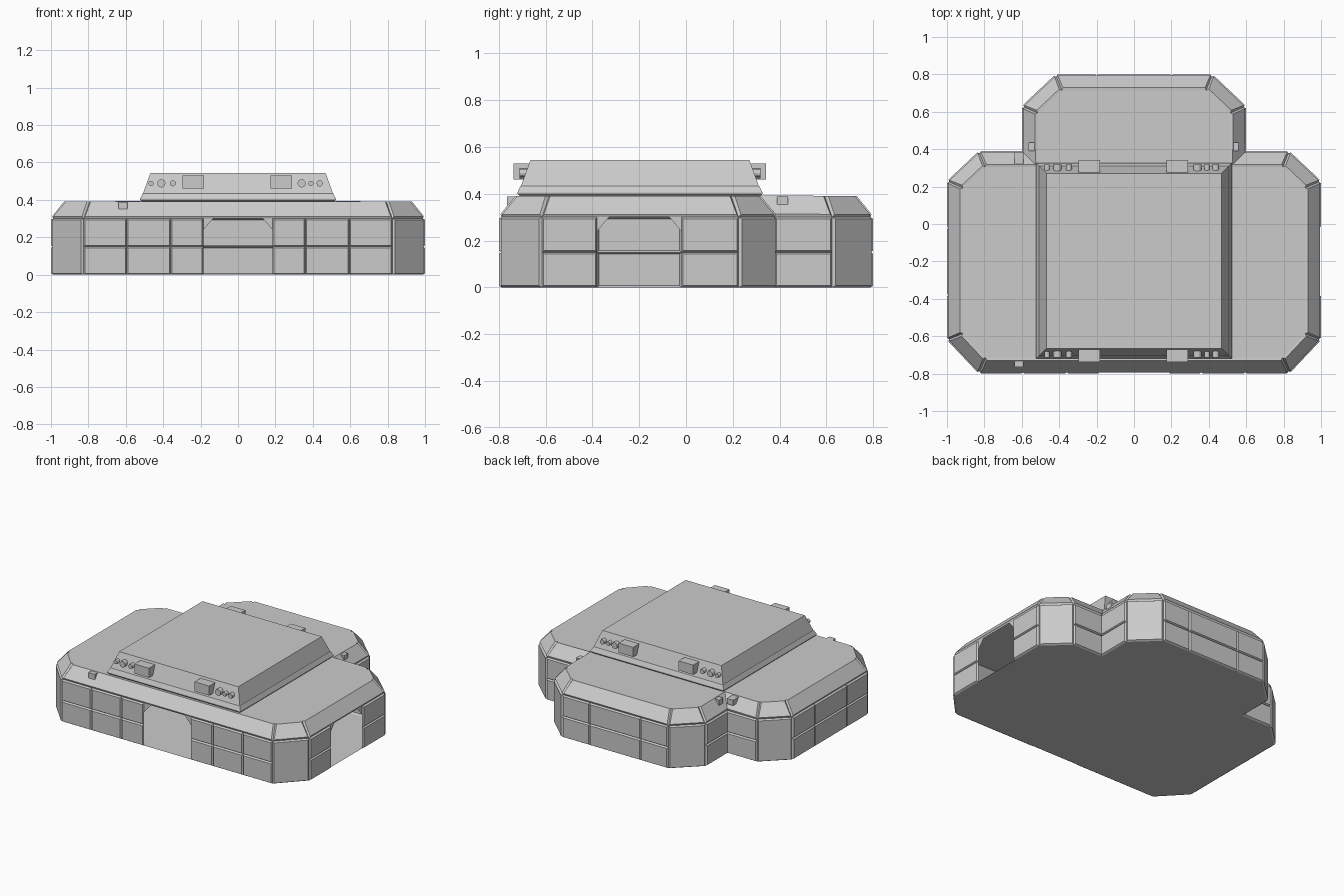
import bpy, bmesh, math
from mathutils import Vector, Matrix

if "Cube" in bpy.data.objects:
    bpy.data.objects.remove(bpy.data.objects["Cube"])

OUTLINE = [(-.83, -.8), (.83, -.8), (1, -.62), (1, .23), (.83, .39), (.6, .39), (.6, .63),
           (.42, .8), (-.42, .8), (-.6, .63), (-.6, .39), (-.83, .39), (-1, .23), (-1, -.62)]
# panel joints per wall (coordinate along that wall), and the cell that is a doorway
CUTS = {0: [-.595, -.36, -.185, .185, .36, .595], 2: [-.38, -.02], 7: [.2, -.2], 12: [-.02, -.38]}
DOORS = {0: 3, 2: 1}
CHAMFERS = {1, 3, 6, 8, 11, 13}
WALL, ROOF, DEPTH = .30, .39, .012


def finish(bm, name):
    me = bpy.data.meshes.new(name)
    bm.to_mesh(me)
    bm.free()
    ob = bpy.data.objects.new(name, me)
    bpy.context.collection.objects.link(ob)
    return ob


def offset(pts, d):
    """Mitred inward offset of a counter-clockwise outline."""
    out, n = [], len(pts)
    for i in range(n):
        p = Vector(pts[i])
        e1 = (p - Vector(pts[i - 1])).normalized()
        e2 = (Vector(pts[(i + 1) % n]) - p).normalized()
        n1, n2 = Vector((-e1.y, e1.x)), Vector((-e2.y, e2.x))
        out.append(p + (n1 + n2) * d / (1 + n1.dot(n2)))
    return out


def box(name, x0, x1, y0, y1, z0, z1):
    bm = bmesh.new()
    m = Matrix.Translation(((x0 + x1) / 2, (y0 + y1) / 2, (z0 + z1) / 2)) @ \
        Matrix.Diagonal((x1 - x0, y1 - y0, z1 - z0, 1))
    bmesh.ops.create_cube(bm, size=1, matrix=m)
    return finish(bm, name)


# hollow building shell: panelled walls, sloped eaves, roof and floor
bm = bmesh.new()


def face(*pts):
    return bm.faces.new([bm.verts.new(p) for p in pts])


low, high = offset(OUTLINE, DEPTH), offset(OUTLINE, .085)
panels, n = [], len(low)
for i in range(n):
    a, b = low[i], low[(i + 1) % n]
    axis = 0 if abs(b.x - a.x) > abs(b.y - a.y) else 1
    ts = [0] + [(c - a[axis]) / (b[axis] - a[axis]) for c in CUTS.get(i, [])] + [1]
    for k in range(len(ts) - 1):
        p, q = a.lerp(b, ts[k]), a.lerp(b, ts[k + 1])
        if DOORS.get(i) == k:
            # clipped upper corners of the doorway
            for s, e in ((p, q), (q, p)):
                tri = [(*s, WALL - .06), (*s.lerp(e, .14), WALL), (*s, WALL)]
                face(*(tri if s is p else tri[::-1]))
            continue
        zs = [0, WALL] if i in CHAMFERS else [0, .15, WALL]
        for z0, z1 in zip(zs, zs[1:]):
            panels.append(face((*p, z0), (*q, z0), (*q, z1), (*p, z1)))
    panels.append(face((*a, WALL), (*b, WALL), (*high[(i + 1) % n], ROOF), (*high[i], ROOF)))
face(*[(*p, ROOF) for p in high])
face(*[(*p, 0) for p in reversed(low)])
bm.normal_update()
bmesh.ops.inset_individual(bm, faces=panels, thickness=.01, depth=DEPTH)
bmesh.ops.remove_doubles(bm, verts=bm.verts, dist=1e-5)
finish(bm, "building_shell")

# service beams set into the roof, ends showing through the eaves
box("roof_beam_across", -.565, .56, .39, .435, .35, .3885)
box("roof_beam_lengthwise", -.64, -.59, -.765, .385, .35, .3885)

# raised roof housing with a stepped foot
bm = bmesh.new()
CY = -.197
rings = []
for r, z in [(.51, .388), (.523, .4), (.523, .407), (.511, .432), (.508, .434), (.468, .545)]:
    rings.append([bm.verts.new((sx * r, CY + sy * r, z))
                  for sx, sy in ((-1, -1), (1, -1), (1, 1), (-1, 1))])
for lo, hi in zip(rings, rings[1:]):
    for j in range(4):
        bm.faces.new((lo[j], lo[(j + 1) % 4], hi[(j + 1) % 4], hi[j]))
bm.faces.new(rings[-1])
bm.faces.new(rings[0][::-1])
finish(bm, "roof_housing")

# vent boxes and round ports on the front and back slopes of the housing
for side, sy in (("front", -1), ("back", 1)):
    for x in (-.24, .232):
        y0, y1 = sorted((CY + sy * .46, CY + sy * .54))
        box(f"{side}_vent", x - .057, x + .057, y0, y1, .462, .53)
    for x, r in ((-.465, .014), (-.41, .022), (-.348, .016),
                 (.34, .022), (.39, .014), (.437, .017)):
        bm = bmesh.new()
        m = Matrix.Translation((x, CY + sy * .493, .488)) @ Matrix.Rotation(math.pi / 2, 4, 'X')
        bmesh.ops.create_cone(bm, cap_ends=True, segments=12, radius1=r, radius2=r,
                              depth=.045, matrix=m)
        finish(bm, f"{side}_port")
